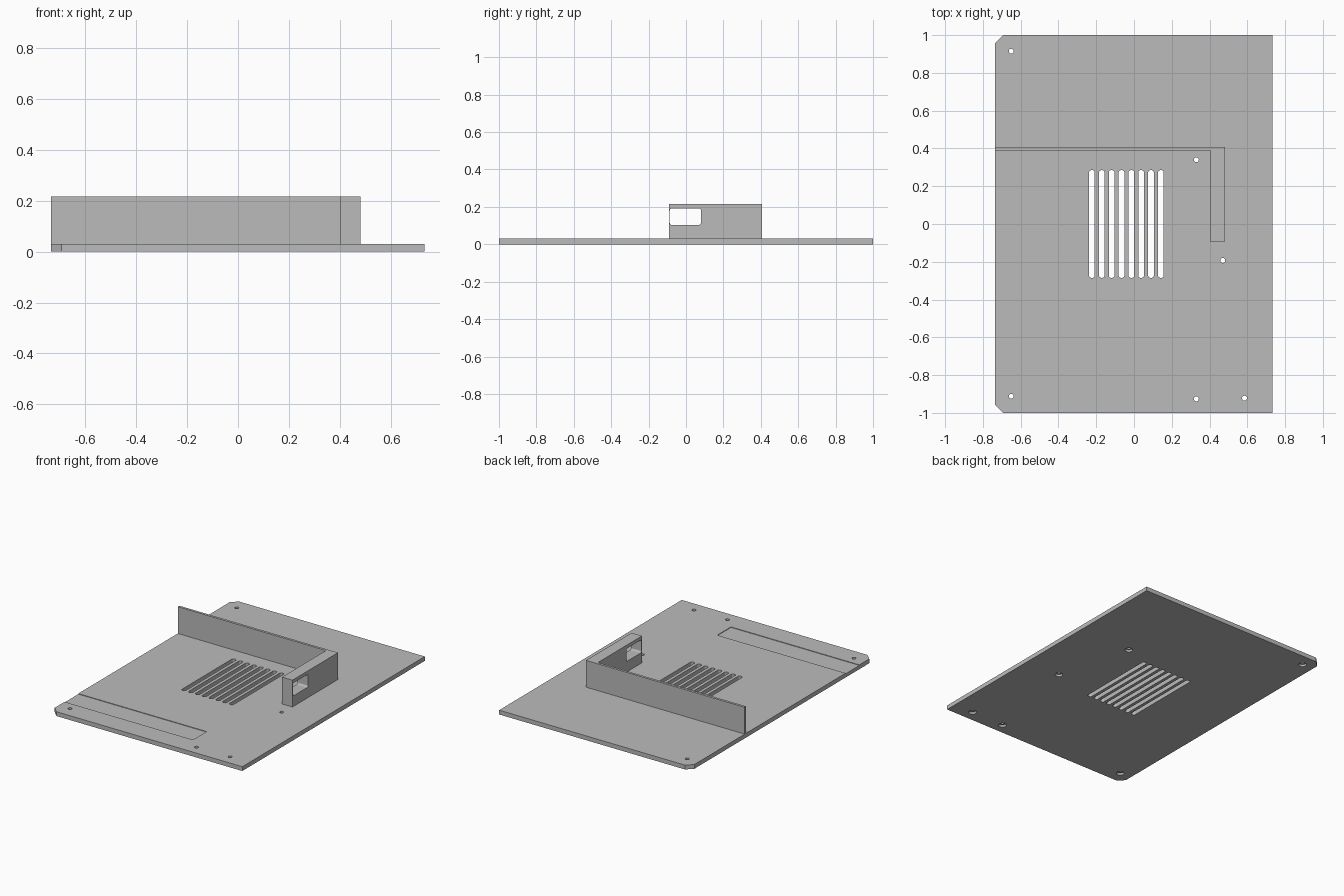
import bpy
import bmesh
import math
from mathutils import Matrix

cube = bpy.data.objects.get("Cube")
if cube:
    bpy.data.objects.remove(cube, do_unlink=True)

GREY = (0.5, 0.5, 0.5, 1)
grey = bpy.data.materials.new("plain grey")
grey.use_nodes = True
grey.diffuse_color = GREY
grey.node_tree.nodes["Principled BSDF"].inputs["Base Color"].default_value = GREY

PLATE_TOP = 0.03
WALL_TOP = 0.216


def prism(name, outline, low, high, matrix=Matrix()):
    """Extrude a flat outline from low to high, then place it with a matrix."""
    bm = bmesh.new()
    face = bm.faces.new([bm.verts.new((x, y, low)) for x, y in outline])
    grown = bmesh.ops.extrude_face_region(bm, geom=[face])
    for item in grown["geom"]:
        if isinstance(item, bmesh.types.BMVert):
            item.co.z = high
    bmesh.ops.recalc_face_normals(bm, faces=bm.faces)
    bm.transform(matrix)
    mesh = bpy.data.meshes.new(name)
    bm.to_mesh(mesh)
    bm.free()
    mesh.materials.append(grey)
    obj = bpy.data.objects.new(name, mesh)
    bpy.context.collection.objects.link(obj)
    return obj


def rounded(x0, x1, y0, y1, r, steps=4):
    """Rectangle outline with rounded corners."""
    points = []
    corners = [(x1 - r, y1 - r), (x0 + r, y1 - r), (x0 + r, y0 + r), (x1 - r, y0 + r)]
    for quarter, (cx, cy) in enumerate(corners):
        for i in range(steps + 1):
            a = math.pi / 2 * (quarter + i / steps)
            points.append((cx + r * math.cos(a), cy + r * math.sin(a)))
    return points


def circle(cx, cy, r, sides=24):
    angles = [math.tau * i / sides for i in range(sides)]
    return [(cx + r * math.cos(a), cy + r * math.sin(a)) for a in angles]


def cut(target, cutter):
    """Subtract the cutter from the target and discard it."""
    cutter.hide_render = True
    mod = target.modifiers.new("cut", "BOOLEAN")
    mod.operation = "DIFFERENCE"
    mod.solver = "EXACT"
    mod.object = cutter
    bpy.context.view_layer.objects.active = target
    bpy.ops.object.modifier_apply(modifier=mod.name)
    bpy.data.objects.remove(cutter, do_unlink=True)


# Base plate with two clipped corners on its right side
L, R, C = -0.735, 0.733, 0.042
plate = prism("base_plate", [(L + C, -1), (R, -1), (R, 1), (L + C, 1),
                             (L, 1 - C), (L, C - 1)], 0, PLATE_TOP)

# Ventilation slots
for i in range(8):
    x = -0.223 + i * 0.0522
    cut(plate, prism("slot_cutter", rounded(x - 0.015, x + 0.015, -0.285, 0.285, 0.012),
                     -0.1, 0.1))

# Screw holes, counterbored from below
for x, y in [(-0.65, 0.915), (0.33, 0.34), (0.47, -0.193),
             (-0.65, -0.912), (0.33, -0.926), (0.585, -0.922)]:
    cut(plate, prism("hole_cutter", circle(x, y, 0.013), -0.1, 0.1))
    cut(plate, prism("head_cutter", circle(x, y, 0.025), -0.1, 0.015))

# Very shallow recess in the top, open at the right edge
cut(plate, prism("recess_cutter", [(-0.8, -0.85), (0.25, -0.85), (0.25, -0.7), (-0.8, -0.7)],
                 PLATE_TOP - 0.004, 0.1))

# Upright L-shaped wall: long thin run and short thick arm
wall = prism("divider_wall", [(L, 0.39), (0.402, 0.39), (0.402, -0.092), (0.482, -0.092),
                              (0.482, 0.407), (L, 0.407)], PLATE_TOP, WALL_TOP)

# Rounded window through the arm; the profile lies in the y-z plane
to_side = Matrix(((0, 0, 1, 0), (1, 0, 0, 0), (0, 1, 0, 0), (0, 0, 0, 1)))
cut(wall, prism("window_cutter", rounded(-0.087, 0.08, 0.103, 0.192, 0.012),
                0.3, 0.6, to_side))
